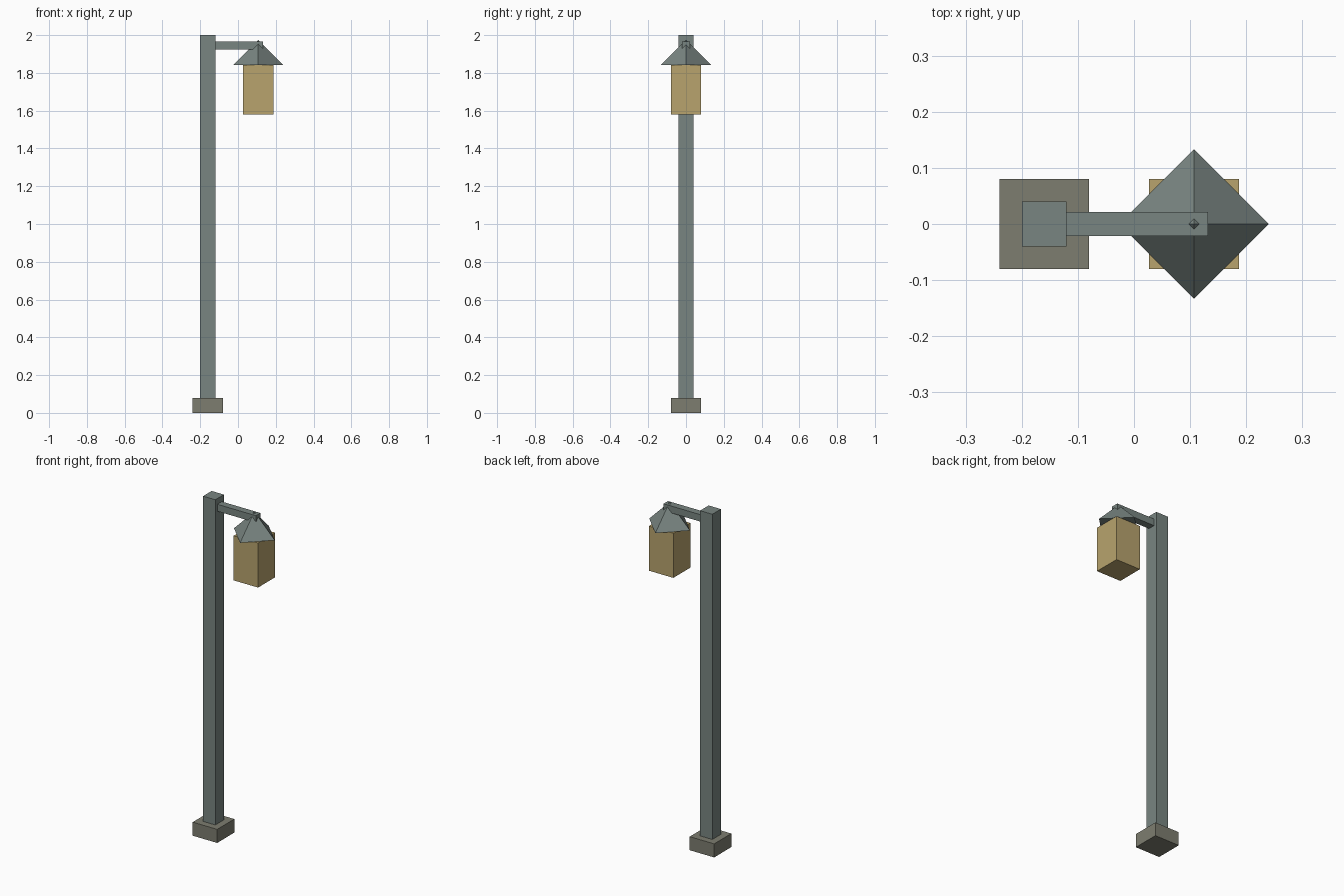
import bpy

if "Cube" in bpy.data.objects:
    bpy.data.objects.remove(bpy.data.objects["Cube"])

def material(name, rgb):
    m = bpy.data.materials.new(name)
    m.diffuse_color = (*rgb, 1.0)
    m.use_nodes = True
    m.node_tree.nodes["Principled BSDF"].inputs["Base Color"].default_value = m.diffuse_color
    return m

metal = material("painted_metal", (0.19, 0.235, 0.22))
stone = material("stone", (0.205, 0.205, 0.16))
glow = material("warm_glass", (0.48, 0.37, 0.155))

def box(name, lo, hi, mat):
    centre = [(a + b) / 2 for a, b in zip(lo, hi)]
    bpy.ops.mesh.primitive_cube_add(size=1, location=centre)
    o = bpy.context.object
    o.name = name
    o.scale = [b - a for a, b in zip(lo, hi)]
    bpy.ops.object.transform_apply(location=False, rotation=False, scale=True)
    o.data.materials.append(mat)
    return o

# Footing, post and the arm reaching out to the lantern
box("base", (-0.24, -0.08, 0), (-0.08, 0.08, 0.08), stone)
box("post", (-0.20, -0.04, 0.08), (-0.12, 0.04, 2.0), metal)
box("arm", (-0.12, -0.021, 1.925), (0.132, 0.021, 1.966), metal)

# Lantern body
LX, ROOF_Z, PEAK_Z = 0.107, 1.842, 1.975
box("lantern", (LX - 0.08, -0.08, 1.579), (LX + 0.08, 0.08, ROOF_Z), glow)

# Four-sided roof, corners pointing along the axes
bpy.ops.mesh.primitive_cone_add(vertices=4, radius1=0.133, radius2=0,
                                depth=PEAK_Z - ROOF_Z,
                                location=(LX, 0, (ROOF_Z + PEAK_Z) / 2))
roof = bpy.context.object
roof.name = "lantern_roof"
roof.data.materials.append(metal)
